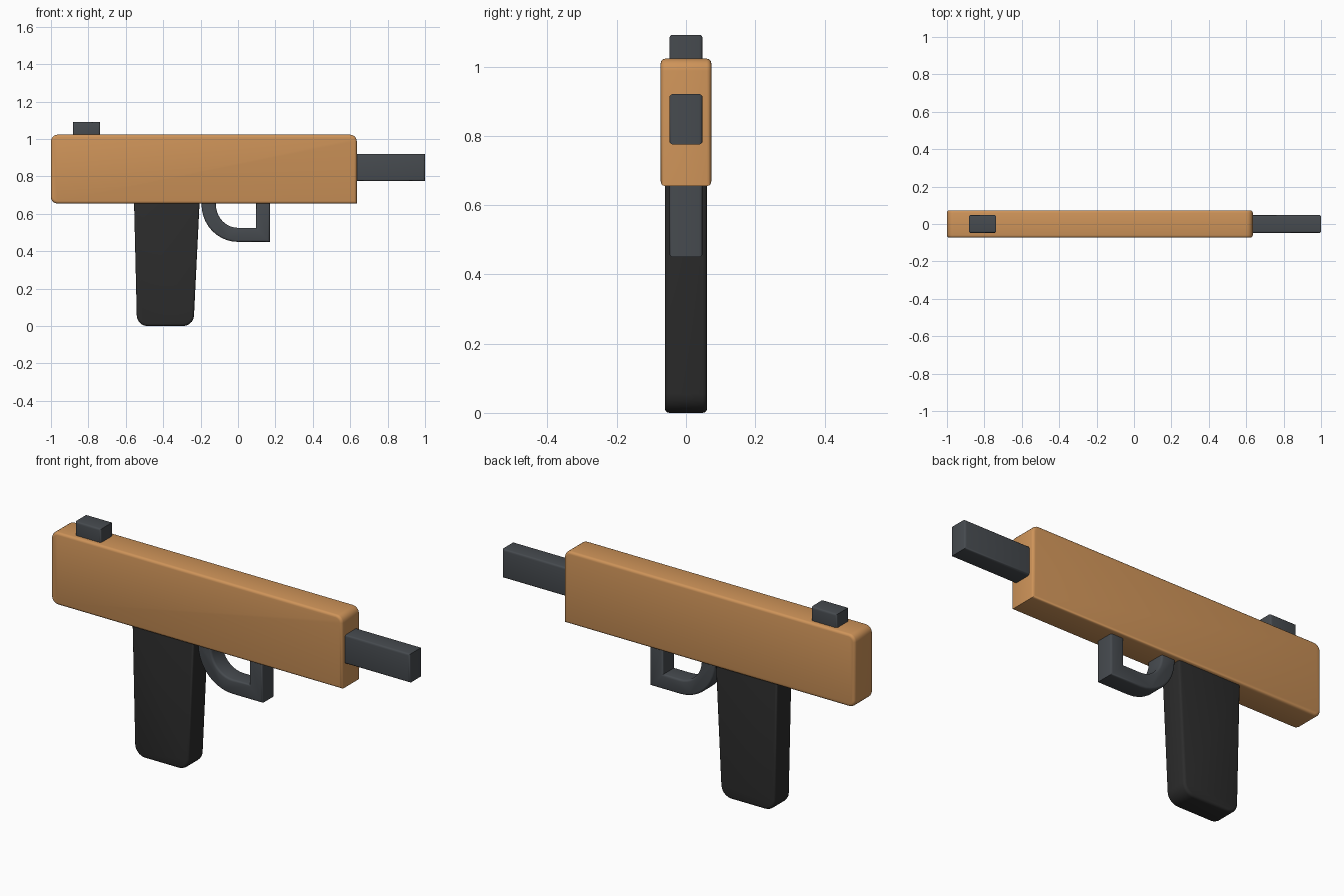
import bpy, bmesh, math

if "Cube" in bpy.data.objects:
    bpy.data.objects.remove(bpy.data.objects["Cube"])


def material(name, rgb):
    m = bpy.data.materials.new(name)
    m.diffuse_color = (*rgb, 1)
    m.use_nodes = True
    m.node_tree.nodes["Principled BSDF"].inputs["Base Color"].default_value = m.diffuse_color
    return m


ORANGE = material("warm orange", (0.62, 0.295, 0.10))
SLATE = material("slate grey", (0.062, 0.070, 0.079))
BLACK = material("soft black", (0.025, 0.025, 0.025))


def arc(cx, cz, rx, rz, a0, a1, n):
    """Points on an elliptical arc, angles in degrees."""
    return [(cx + rx * math.cos(math.radians(a0 + (a1 - a0) * i / n)),
             cz + rz * math.sin(math.radians(a0 + (a1 - a0) * i / n))) for i in range(n + 1)]


def rounded(corners, n=5):
    """Outline from (x, z, radius) corners."""
    out = []
    for i, (x, z, r) in enumerate(corners):
        if r == 0:
            out.append((x, z))
            continue
        ends = []
        for q in (corners[i - 1], corners[(i + 1) % len(corners)]):
            d = math.hypot(q[0] - x, q[1] - z)
            ends.append((x + (q[0] - x) * r / d, z + (q[1] - z) * r / d))
        (ax, az), (bx, bz) = ends
        c = (ax + bx - x, az + bz - z)
        for k in range(n + 1):
            t = math.pi / 2 * k / n
            s, u = 1 - math.sin(t), 1 - math.cos(t)
            out.append((x + (ax - x) * s + (bx - x) * u, z + (az - z) * s + (bz - z) * u))
    return out


def slab(name, outline, half, mat, bevel):
    """Extrude an x-z outline across y and round its rim on both sides."""
    bm = bmesh.new()
    face = bm.faces.new([bm.verts.new((x, -half, z)) for x, z in outline])
    ext = bmesh.ops.extrude_face_region(bm, geom=[face])
    for v in ext["geom"]:
        if isinstance(v, bmesh.types.BMVert):
            v.co.y = half
    bmesh.ops.recalc_face_normals(bm, faces=bm.faces)
    rim = [e for e in bm.edges if abs(e.verts[0].co.y - e.verts[1].co.y) < 1e-6]
    bmesh.ops.bevel(bm, geom=rim, offset=bevel, offset_type='OFFSET', segments=3,
                    profile=0.5, affect='EDGES', clamp_overlap=True)
    mesh = bpy.data.meshes.new(name)
    bm.to_mesh(mesh)
    bm.free()
    obj = bpy.data.objects.new(name, mesh)
    bpy.context.collection.objects.link(obj)
    mesh.materials.append(mat)
    bpy.context.view_layer.objects.active = obj
    bpy.ops.object.select_all(action='DESELECT')
    obj.select_set(True)
    bpy.ops.object.shade_smooth_by_angle(angle=math.radians(40))
    return obj


# Main body: three rounded corners, square lower front corner
slab("body", rounded([(-1, 0.655, 0.035), (0.635, 0.655, 0),
                      (0.635, 1.023, 0.035), (-1, 1.023, 0.035)]), 0.073, ORANGE, 0.013)

# Barrel and rear sight blocks
slab("barrel", [(0.60, 0.775), (1, 0.775), (1, 0.921), (0.60, 0.921)], 0.048, SLATE, 0.01)
slab("rear_sight", [(-0.882, 1.0), (-0.737, 1.0), (-0.737, 1.092), (-0.882, 1.092)],
     0.048, SLATE, 0.01)

# Tapered grip with rounded foot
slab("grip", rounded([(-0.54, 0, 0.055), (-0.238, 0, 0.055),
                      (-0.205, 0.67, 0), (-0.556, 0.67, 0)]), 0.061, BLACK, 0.013)

# Trigger guard: a J-shaped band, curved at the rear and square at the front
outer = arc(0.0, 0.65, 0.195, 0.2, 180, 270, 10)
inner = arc(0.0, 0.65, 0.118, 0.125, 270, 180, 10)
slab("trigger_guard", [(-0.195, 0.67)] + outer + [(0.17, 0.45), (0.17, 0.67), (0.096, 0.67),
     (0.096, 0.525)] + inner + [(-0.118, 0.67)], 0.048, SLATE, 0.01)
